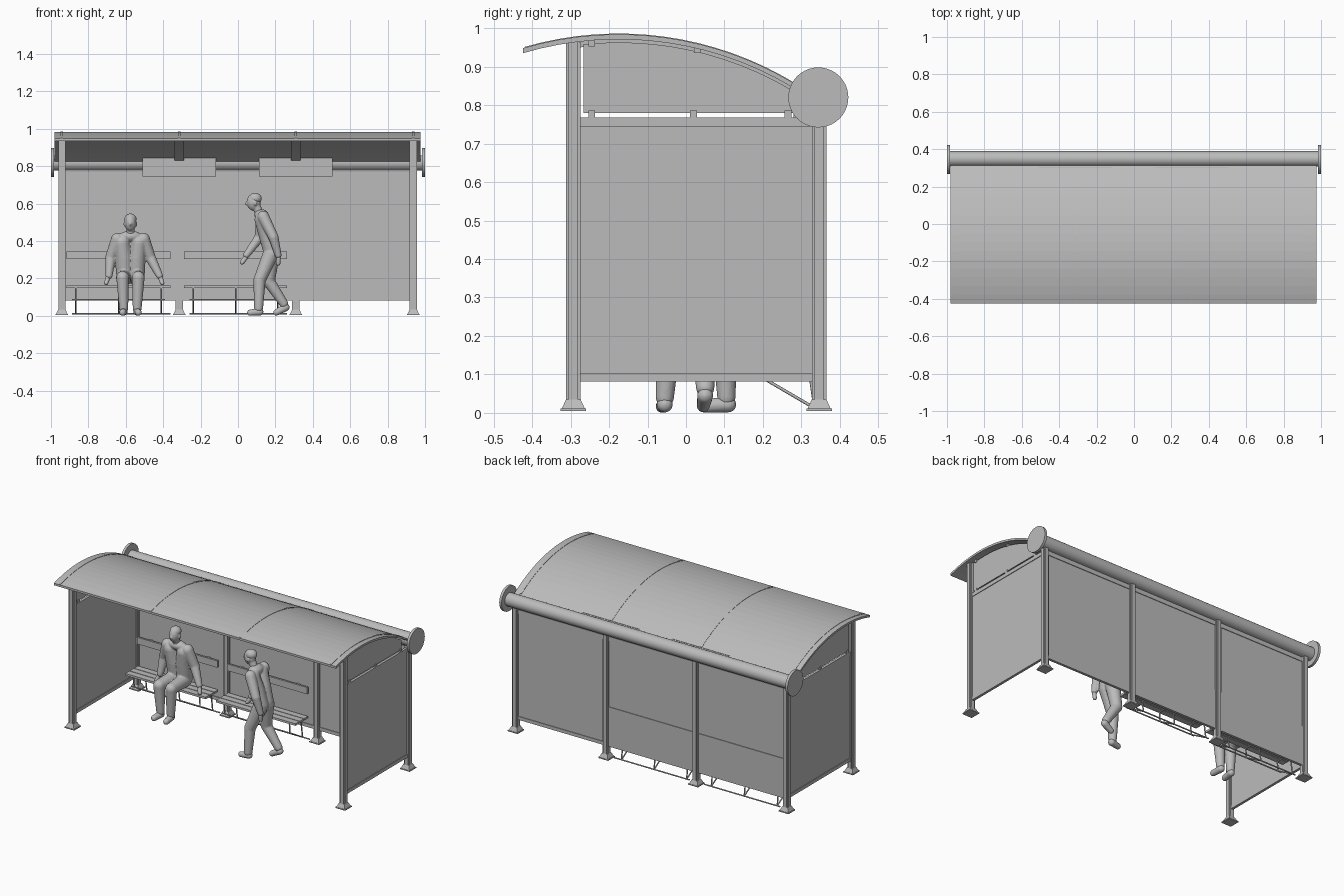
import bpy, bmesh, math
from mathutils import Vector, Matrix

grey = bpy.data.materials.new("light grey")
grey.diffuse_color = (0.5, 0.5, 0.5, 1)


def finish(name, bm):
    bmesh.ops.recalc_face_normals(bm, faces=bm.faces)
    me = bpy.data.meshes.new(name)
    bm.to_mesh(me)
    bm.free()
    me.materials.append(grey)
    ob = bpy.data.objects.new(name, me)
    bpy.context.collection.objects.link(ob)
    return ob


def boxes(name, spans):
    """One object made of boxes given as (x0, x1, y0, y1, z0, z1)."""
    bm = bmesh.new()
    for x0, x1, y0, y1, z0, z1 in spans:
        m = Matrix.Translation(((x0 + x1) / 2, (y0 + y1) / 2, (z0 + z1) / 2))
        bmesh.ops.create_cube(bm, size=1, matrix=m @ Matrix.Diagonal((x1 - x0, y1 - y0, z1 - z0, 1)))
    return finish(name, bm)


def extrude(name, pts, vec):
    bm = bmesh.new()
    f = bm.faces.new([bm.verts.new(p) for p in pts])
    r = bmesh.ops.extrude_face_region(bm, geom=[f])
    bmesh.ops.translate(bm, vec=vec, verts=[v for v in r["geom"] if isinstance(v, bmesh.types.BMVert)])
    return finish(name, bm)


def add_rod(bm, a, b, r1, r2, seg=16):
    a, b = Vector(a), Vector(b)
    m = Matrix.Translation((a + b) / 2) @ (b - a).to_track_quat('Z', 'Y').to_matrix().to_4x4()
    bmesh.ops.create_cone(bm, cap_ends=True, segments=seg, radius1=r1, radius2=r2, depth=(b - a).length, matrix=m)


def rods(name, pairs, r, seg=16):
    bm = bmesh.new()
    for a, b in pairs:
        add_rod(bm, a, b, r, r, seg)
    ob = finish(name, bm)
    for p in ob.data.polygons:
        p.use_smooth = len(p.vertices) == 4
    return ob


def arc_z(y):
    return 0.984 - 0.88 + math.sqrt(0.88 ** 2 - (y + 0.175) ** 2)


def arc_strip(name, x0, x1, y0, y1, top, bottom, n=16):
    """Curved strip following the roof, offset from its upper surface."""
    ys = [y0 + (y1 - y0) * i / n for i in range(n + 1)]
    pts = [(x0, y, arc_z(y) + top) for y in ys] + [(x0, y, arc_z(y) + bottom) for y in reversed(ys)]
    return extrude(name, pts, (x1 - x0, 0, 0))


POSTS = [-0.942, -0.314, 0.309, 0.937]
FRONT_Y, BACK_Y = -0.293, 0.346


# posts with notched corners and flared feet
def post(name, x, y, top):
    h, k = 0.019, 0.012
    prof = []
    for sx, sy in ((1, 1), (-1, 1), (-1, -1), (1, -1)):
        corner = [(h, k), (k, k), (k, h)]
        prof += [(x + sx * a, y + sy * b, 0.008) for a, b in (corner if sx * sy > 0 else corner[::-1])]
    extrude(name, prof, (0, 0, top - 0.008))
    bm = bmesh.new()
    bmesh.ops.create_cone(bm, cap_ends=True, segments=4, radius1=0.043, radius2=0.027, depth=0.025,
                          matrix=Matrix.Translation((x, y, 0.0225)) @ Matrix.Rotation(math.pi / 4, 4, 'Z'))
    bmesh.ops.create_cube(bm, size=1, matrix=Matrix.Translation((x, y, 0.008)) @ Matrix.Diagonal((0.068, 0.066, 0.006, 1)))
    finish(name + "_foot", bm)


for i, x in enumerate(POSTS):
    post(f"back_post_{i}", x, BACK_Y, 0.80)
    if i in (0, 3):
        post(f"front_post_{i}", x, FRONT_Y, 0.964)

# curved roof, seam strips, rafters and front header
arc_strip("roof", -0.98, 0.976, -0.424, 0.325, 0, -0.013)
for i, x in enumerate(POSTS):
    arc_strip(f"roof_seam_{i}", x - 0.006, x + 0.006, -0.42, 0.30, 0.002, -0.002)
    if i in (1, 2):
        arc_strip(f"rafter_{i}", x - 0.025, x + 0.025, -0.30, 0.32, -0.012, -0.028)
boxes("front_header", [(POSTS[0], POSTS[3], -0.305, -0.281, 0.938, 0.962)])

# rear tube with round end discs
rods("rear_tube", [((-0.988, 0.348, 0.817), (0.988, 0.348, 0.817))], 0.041, 32)
for s, side in ((-1, "left"), (1, "right")):
    rods(side + "_end_disc", [((s * 0.984, 0.344, 0.82), (s, 0.344, 0.82))], 0.078, 40)

# side walls: panel, rails, curved upper panel and clips
for x, side in ((POSTS[0], "left"), (POSTS[3], "right")):
    boxes(side + "_wall_panel", [(x - 0.004, x + 0.004, -0.276, 0.33, 0.10, 0.75)])
    boxes(side + "_wall_rails", [(x - 0.008, x + 0.008, -0.276, 0.33, a, b) for a, b in ((0.082, 0.103), (0.745, 0.768))])
    ys = [-0.267 + 0.545 * i / 12 for i in range(13)]
    extrude(side + "_upper_panel", [(x - 0.003, -0.267, 0.779), (x - 0.003, 0.278, 0.779)]
            + [(x - 0.003, y, arc_z(y) - 0.021) for y in reversed(ys)], (0.006, 0, 0))
    boxes(side + "_clips", [(x - 0.007, x + 0.007, y - 0.009, y + 0.009, z, z + 0.022)
                            for y, z in ((-0.245, 0.764), (0.02, 0.764), (0.265, 0.764),
                                         (-0.245, 0.952), (0.03, 0.936))])

# back wall bays
for i in range(3):
    a, b = POSTS[i] + 0.017, POSTS[i + 1] - 0.017
    boxes(f"back_panel_{i}", [(a, b, 0.342, 0.350, 0.10, 0.75)])
    boxes(f"back_rails_{i}", [(a, b, 0.338, 0.354, 0.082, 0.103), (a, b, 0.338, 0.354, 0.745, 0.772)])
    if i < 2:
        boxes(f"back_lower_plate_{i}", [(a, b, 0.349, 0.354, 0.103, 0.33)])

# benches: slatted seat, back board and tubular frame
for i in range(2):
    a, b = POSTS[i] + 0.025, POSTS[i + 1] - 0.046
    boxes(f"bench_seat_{i}", [(a, b, 0.193 + 0.043 * k, 0.232 + 0.043 * k, 0.15, 0.163) for k in range(3)])
    boxes(f"bench_backrest_{i}", [(a, b, 0.310, 0.322, 0.303, 0.345)])
    boxes(f"backrest_brackets_{i}", [(x - 0.012, x + 0.012, 0.32, 0.343, 0.31, 0.338) for x in (a + 0.08, b - 0.08)])
    frame = [((a + 0.03, 0.335, 0.012), (b + 0.0, 0.335, 0.012)), ((a + 0.03, 0.21, 0.085), (b - 0.03, 0.21, 0.085))]
    for x in (a + 0.05, (a + b) / 2, b - 0.05):
        frame += [((x, 0.335, 0.012), (x, 0.21, 0.085)), ((x, 0.21, 0.085), (x, 0.205, 0.152)),
                  ((x, 0.335, 0.012), (x, 0.315, 0.152)), ((x, 0.2, 0.147), (x, 0.32, 0.147))]
    rods(f"bench_frame_{i}", frame, 0.004, 8)

# hanging display boxes at the middle posts
for i in (1, 2):
    x = POSTS[i]
    boxes(f"display_box_{i}", [(x - 0.197, x + 0.197, 0.28, 0.302, 0.745, 0.845)])
    boxes(f"display_bracket_{i}", [(x - 0.02, x + 0.02, 0.30, 0.335, 0.76, 0.83)])


# people: chains of (x, y, z, radius) and ellipsoids (x, y, z, rx, ry, rz), fused by remeshing
def body_part(name, chains, blobs=()):
    bm = bmesh.new()
    for chain in chains:
        for p, q in zip(chain, chain[1:]):
            add_rod(bm, p[:3], q[:3], p[3], q[3])
        blobs = list(blobs) + [p[:3] + (p[3],) * 3 for p in chain]
    for b in blobs:
        bmesh.ops.create_uvsphere(bm, u_segments=16, v_segments=10, radius=1,
                                  matrix=Matrix.Translation(b[:3]) @ Matrix.Diagonal((*b[3:], 1)))
    m = finish(name, bm).modifiers.new("fuse", 'REMESH')
    m.mode, m.voxel_size, m.use_smooth_shade = 'VOXEL', 0.005, True


# seated person facing the front
X = -0.575
clothes, shoes, hands = [], [], []
for s, hx in ((-1, 0.125), (1, 0.165)):
    clothes += [[(X + s * 0.03, 0.25, 0.21, 0.046), (X + s * 0.035, 0.235, 0.31, 0.046), (X + s * 0.045, 0.222, 0.39, 0.042)],
                [(X + s * 0.07, 0.222, 0.41, 0.034), (X + s * 0.105, 0.24, 0.315, 0.029), (X + s * (hx - 0.01), 0.215, 0.215, 0.019)],
                [(X + s * 0.035, 0.245, 0.205, 0.042), (X + s * 0.042, 0.10, 0.205, 0.034), (X + s * 0.036, 0.105, 0.04, 0.024)]]
    shoes += [[(X + s * 0.036, 0.11, 0.022, 0.021), (X + s * 0.042, 0.05, 0.018, 0.018)]]
    hands += [[(X + s * (hx - 0.005), 0.212, 0.205, 0.013), (X + s * (hx + 0.005), 0.20, 0.175, 0.012)]]
body_part("seated_person_clothes", clothes, [(X, 0.22, 0.425, 0.06, 0.035, 0.03)])
body_part("seated_person_shoes", shoes)
body_part("seated_person_hands", hands)
body_part("seated_person_head", [[(X, 0.215, 0.43, 0.023), (X, 0.205, 0.48, 0.022)]],
          [(X, 0.195, 0.497, 0.031, 0.037, 0.046), (X, 0.158, 0.49, 0.006, 0.009, 0.01),
           (X - 0.032, 0.2, 0.49, 0.005, 0.009, 0.013), (X + 0.032, 0.2, 0.49, 0.005, 0.009, 0.013)])
body_part("seated_person_hair", [], [(X, 0.203, 0.517, 0.033, 0.036, 0.03)])

# walking person heading left
clothes = []
for s in (-1, 1):
    clothes += [[(0.178, s * 0.025, 0.345, 0.043), (0.155, s * 0.03, 0.43, 0.044), (0.13, s * 0.04, 0.515, 0.042)]]
clothes += [[(0.13, 0.07, 0.53, 0.032), (0.115, 0.095, 0.42, 0.027), (0.045, 0.07, 0.325, 0.018)],
            [(0.135, -0.07, 0.53, 0.032), (0.19, -0.095, 0.42, 0.027), (0.215, -0.085, 0.325, 0.018)],
            [(0.175, -0.03, 0.33, 0.043), (0.115, -0.045, 0.19, 0.033), (0.11, -0.055, 0.04, 0.024)],
            [(0.18, 0.03, 0.33, 0.043), (0.165, 0.045, 0.185, 0.033), (0.245, 0.05, 0.065, 0.024)]]
body_part("walking_person_clothes", clothes, [(0.125, 0, 0.54, 0.038, 0.06, 0.03)])
body_part("walking_person_shoes", [[(0.115, -0.055, 0.022, 0.021), (0.065, -0.062, 0.017, 0.017)],
                                   [(0.255, 0.05, 0.045, 0.021), (0.205, 0.045, 0.018, 0.017)]])
body_part("walking_person_hands", [[(0.04, 0.068, 0.31, 0.013), (0.022, 0.06, 0.285, 0.012)],
                                   [(0.217, -0.085, 0.31, 0.013), (0.215, -0.082, 0.28, 0.012)]])
body_part("walking_person_head", [[(0.115, 0, 0.545, 0.023), (0.095, 0, 0.595, 0.022)]],
          [(0.084, 0, 0.608, 0.038, 0.031, 0.046), (0.046, 0, 0.60, 0.009, 0.006, 0.01),
           (0.092, -0.032, 0.602, 0.009, 0.005, 0.013), (0.092, 0.032, 0.602, 0.009, 0.005, 0.013)])
body_part("walking_person_hair", [], [(0.092, 0, 0.628, 0.036, 0.033, 0.03)])
